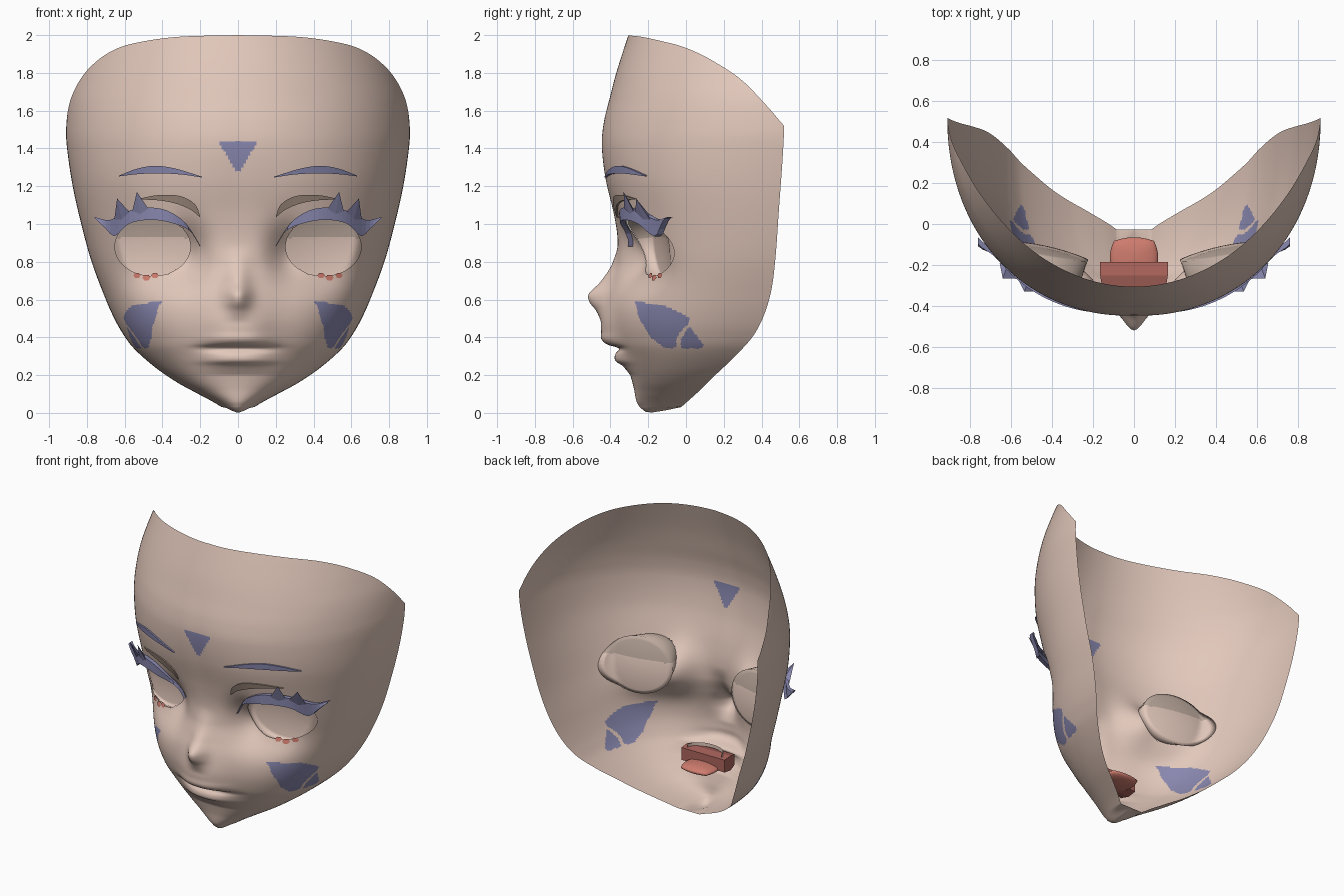
import bpy, bmesh, math

if "Cube" in bpy.data.objects:
    bpy.data.objects.remove(bpy.data.objects["Cube"])


def material(name, rgb):
    m = bpy.data.materials.new(name)
    m.diffuse_color = (*rgb, 1)
    m.use_nodes = True
    m.node_tree.nodes["Principled BSDF"].inputs["Base Color"].default_value = m.diffuse_color
    return m


SKIN = material("skin", (0.76, 0.575, 0.495))
BLUE = material("slate_violet", (0.25, 0.245, 0.43))
LID = material("lid_brown", (0.36, 0.27, 0.215))
SHADE = material("eye_shade", (0.50, 0.395, 0.335))
RED = material("tongue_red", (0.62, 0.20, 0.155))
DARK = material("mouth_red", (0.42, 0.13, 0.11))


def spline(*pts):
    """Smooth interpolation through (position, value) pairs."""
    n = len(pts)

    def slope(i):
        a, b = pts[max(i - 1, 0)], pts[min(i + 1, n - 1)]
        return (b[1] - a[1]) / (b[0] - a[0])

    def f(s):
        s = min(max(s, pts[0][0]), pts[-1][0])
        i = 0
        while i < n - 2 and s > pts[i + 1][0]:
            i += 1
        (a, p), (b, q) = pts[i], pts[i + 1]
        h = b - a
        t = (s - a) / h
        return (p * (2*t**3 - 3*t*t + 1) + slope(i) * h * (t**3 - 2*t*t + t)
                + q * (3*t*t - 2*t**3) + slope(i + 1) * h * (t**3 - t*t))
    return f


# Face shape by height: half width, back edge, front line, squareness
width = spline((.03, .085), (.06, .135), (.1, .21), (.16, .32), (.24, .437), (.34, .55), (.42, .61),
               (.5, .655), (.6, .70), (.8, .775), (1, .83), (1.2, .875), (1.4, .905), (1.5, .91),
               (1.65, .895), (1.77, .86), (1.93, .80), (2, .77))
back = spline((.03, -.026), (.12, .074), (.2, .155), (.3, .26), (.42, .364), (.58, .433),
              (.8, .47), (1.05, .49), (1.52, .52), (2, .52))
front = spline((.03, -.245), (.06, -.262), (.13, -.276), (.217, -.30), (.3, -.33), (.36, -.355),
               (.43, -.375), (.5, -.385), (.6, -.385), (.7, -.375), (.8, -.365), (.92, -.364),
               (1.05, -.385), (1.24, -.43), (1.42, -.45), (1.54, -.438), (1.66, -.408), (1.8, -.37), (2, -.305))
square = spline((.03, 2), (.1, 2.25), (.2, 2.4), (.35, 2.5), (.6, 2.4), (1.2, 2.25), (1.5, 2.1), (2, 2))
# Extra reach of the lips and of the nose on the centre line
lips = spline((.2, 0), (.25, .026), (.275, .053), (.31, .041), (.343, .008), (.362, .062), (.39, .083),
              (.43, .074), (.487, .066), (.54, .055), (.6, .04), (.7, .015), (.8, 0), (2, 0))
nose = spline((.45, 0), (.487, .002), (.54, .034), (.587, .082), (.63, .1), (.69, .063), (.79, .025), (.9, 0), (2, 0))
rim = spline((0, 2), (25, 1.99), (45, 1.955), (55, 1.92), (65, 1.86), (76, 1.76), (85, 1.62), (90, 1.52))

EX, EZ, RX, RZ = .452, .88, .20, .155      # eye opening


def face_y(x, z):
    p, b = square(z), back(z)
    t = min(x / width(z), 1)
    y = b - (b - front(z)) * (1 - t ** p) ** (1 / p)
    y -= lips(z) * math.exp(-(x / .175) ** 2.6) + nose(z) * math.exp(-(x / .065) ** 2)
    # eye socket hollows: beside the nose and below the eye
    y += .09 * math.exp(-((x - .26) / .1) ** 2 - ((z - .85) / .14) ** 2)
    return y + .085 * math.exp(-((x - .42) / .18) ** 2 - ((z - .76) / .13) ** 2)


def make(name, verts, faces, mats, rule=None, smooth=True, mirror=True):
    me = bpy.data.meshes.new(name)
    me.from_pydata(verts, [], faces)
    for m in mats:
        me.materials.append(m)
    for f in me.polygons:
        f.use_smooth = smooth
        if rule:
            f.material_index = rule(f.center)
    ob = bpy.data.objects.new(name, me)
    bpy.context.collection.objects.link(ob)
    if mirror:
        mod = ob.modifiers.new("mirror", 'MIRROR')
        mod.merge_threshold = .0005
    return ob


def grid_faces(rows, cols):
    return [(j*cols + i, j*cols + i + 1, (j+1)*cols + i + 1, (j+1)*cols + i)
            for j in range(rows - 1) for i in range(cols - 1)]


def inside(u, v, poly):
    hit = False
    for (a, b), (c, d) in zip(poly, poly[1:] + poly[:1]):
        if (b > v) != (d > v) and u < (c - a) * (v - b) / (d - b) + a:
            hit = not hit
    return hit


# Face shell with painted cheek and forehead marks
CHEEK = [(-.27, .59), (-.12, .57), (-.04, .535), (.018, .5), (.016, .475), (-.03, .43), (-.05, .39),
         (-.05, .345), (-.11, .342), (-.19, .40), (-.25, .505)]
CHEEK_SMALL = [(.02, .457), (.092, .36), (.087, .341), (-.028, .341), (-.028, .388), (0, .432)]


def mark(c):
    if c.y < -.3 and 1.275 < c.z < 1.435:
        return int(c.x < .097 * ((c.z - 1.275) / .155) ** .8)
    return int(c.x > .35 and (inside(c.y, c.z, CHEEK) or inside(c.y, c.z, CHEEK_SMALL)))


COLS, ROWS = 136, 210
verts = []
# under-chin rows, from the back of the chin to its front
for zf, yc, w in [(.03, -.03, 0), (.015, -.1, .025), (.002, -.18, .045), (.006, -.215, .065)]:
    for i in range(COLS):
        a = math.pi / 2 * i / (COLS - 1)
        verts.append((w * math.sin(a), -.026 + (yc + .026) * math.cos(a), zf + (.03 - zf) * math.sin(a) ** 2))
for j in range(ROWS):
    for i in range(COLS):
        s = i / (COLS - 1)
        z = .03 + (rim(90 * s) - .03) * (j / (ROWS - 1)) ** 1.2
        x = width(z) * math.sin(math.pi / 2 * s) ** (2 / square(z))
        r = math.hypot((x - EX) / RX, (z - EZ) / RZ)
        if abs(r - 1) < .035:               # snap to a clean eye outline
            x, z = EX + (x - EX) / r, EZ + (z - EZ) / r
        verts.append((x if i else 0, face_y(x, z), z))


def in_eye(f):
    x = sum(verts[k][0] for k in f) / 4
    z = sum(verts[k][2] for k in f) / 4
    return math.hypot((x - EX) / RX, (z - EZ) / RZ) < 1


make("face_shell", verts, [f for f in grid_faces(ROWS + 4, COLS) if not in_eye(f)], [SKIN, BLUE], mark)

# Hollow eye dishes behind the openings, darker above; the last ring joins the opening
verts, faces, SEGS = [], [], 48
rings = [k / 10 for k in range(11)] + [1.14, 1.02]
for j, r in enumerate(rings):
    for i in range(SEGS):
        a = 2 * math.pi * i / SEGS
        x, z = EX + RX * r * math.cos(a), EZ + RZ * (r if j == 12 else r * 1.06) * math.sin(a)
        if abs(z - .93) < .009:              # straight colour border
            z = .93
        y = -.165 + .19 * (x - .25) - .12 * (z - .88) + .02 * (1 - r * r)
        skin_y = face_y(x, z) + .003
        verts.append((x, skin_y if j == 12 else max(y, skin_y + .01), z))
        if j:
            b, c = (j - 1) * SEGS, (i + 1) % SEGS
            faces.append((b + i, b + SEGS + i, b + SEGS + c, b + c))
make("eye_dish", verts, faces, [SKIN, SHADE], lambda c: int(c.z > .93))


def strip(name, x0, x1, low, high, off_low, off_high, mat, n=28):
    """Curved band in front of the face, with returns from both edges towards the skin."""
    pts = []
    for edge, off, k in ((low, off_low, .03), (low, off_low, 0), (high, off_high, 0), (high, off_high, .03)):
        for i in range(n):
            x = x0 + (x1 - x0) * i / (n - 1)
            y = face_y(x, edge(x)) - max(off(x) - k, .002)
            pts.append((x, y, edge(x) + (.001 if edge is high else 0)))
    return make(name, pts, grid_faces(4, n), [mat], smooth=False)


# Upper lashes and their spikes
lash_low = spline((.2, .88), (.25, .96), (.35, 1.005), (.465, 1.022), (.58, 1.0), (.655, .935), (.70, .975), (.76, 1.033))
lash_high = spline((.2, .883), (.25, .965), (.3, 1.025), (.39, 1.075), (.5, 1.085), (.6, 1.06), (.68, 1.02), (.76, 1.036))
lash_off = spline((.2, .012), (.4, .03), (.55, .05), (.68, .08), (.76, .15))
strip("upper_lash", .2, .76, lash_low, lash_high, lambda x: lash_off(x) + .015, lash_off, BLUE)
verts, faces = [], []
for x0, x1, tip in [(.475, .56, (.535, -.33, 1.17)), (.575, .655, (.64, -.265, 1.135))]:
    k = len(verts)
    for x, dz, o in ((x0, -.005, 1), (x1, -.005, 1), ((x0 + x1) / 2, 0, .4), ((x0 + x1) / 2, -.03, 1)):
        z = lash_high(x) + dz
        verts.append((x, face_y(x, z) - lash_off(x) * o - .008, z))
    verts.append(tip)
    faces += [(k, k + 3, k + 4), (k + 3, k + 1, k + 4), (k + 1, k + 2, k + 4), (k + 2, k, k + 4)]
make("lash_spikes", verts, faces, [BLUE], smooth=False)

# Eyelid creases and eyebrows
strip("eyelid_crease", .2, .53,
      spline((.2, 1.035), (.25, 1.075), (.33, 1.108), (.42, 1.125), (.53, 1.13)),
      spline((.2, 1.038), (.22, 1.095), (.3, 1.145), (.42, 1.152), (.53, 1.132)),
      lambda x: .012, lambda x: .012, LID)
strip("eyebrow", .19, .63,
      spline((.19, 1.246), (.3, 1.262), (.43, 1.268), (.54, 1.263), (.63, 1.252)),
      spline((.19, 1.249), (.33, 1.292), (.44, 1.307), (.54, 1.29), (.63, 1.255)),
      lambda x: .014, lambda x: .014, BLUE)

# Small red lower lashes
verts, faces = [], []
for cx, cz, s in [(.44, .727, .02), (.485, .716, .022), (.535, .728, .02)]:
    k = len(verts)
    for a in range(6):
        x, z = cx + s * math.cos(a * math.pi / 3), cz + s * .8 * math.sin(a * math.pi / 3)
        verts.append((x, face_y(x, z) - .006, z))
    faces.append(tuple(range(k, k + 6)))
make("lower_lash", verts, faces, [RED], smooth=False)

# Mouth: hollow pocket open at the front, tongue and upper teeth plate
verts = [(x, y, z) for y, w, z0, z1 in ((-.31, .155, .285, .355), (-.25, .165, .27, .37), (-.185, .165, .28, .365))
         for x, z in ((-w, z0), (w, z0), (w, z1), (-w, z1))]
faces = [(j*4 + i, j*4 + (i+1) % 4, j*4 + 4 + (i+1) % 4, j*4 + 4 + i) for j in range(2) for i in range(4)]
make("mouth_pocket", verts, faces + [(8, 9, 10, 11)], [DARK], smooth=False, mirror=False)

bm = bmesh.new()
bmesh.ops.create_uvsphere(bm, u_segments=24, v_segments=12, radius=1)
for v in bm.verts:
    x, y, z = v.co
    sq = max(abs(x), abs(y)) / (math.hypot(x, y) or 1)
    k = 1 / (.5 + .5 * sq) if sq else 1
    v.co = (.118 * x * k, -.165 + .1 * y * k, .285 + .03 * z)
me = bpy.data.meshes.new("tongue")
bm.to_mesh(me)
bm.free()
me.materials.append(RED)
for f in me.polygons:
    f.use_smooth = True
bpy.context.collection.objects.link(bpy.data.objects.new("tongue", me))

verts = [(.13 * math.sin(a), -.20 - .09 * math.cos(a), z) for z in (.365, .39)
         for a in [math.pi / 2 * i / 8 for i in range(9)]]
make("upper_teeth", verts, grid_faces(2, 9), [SKIN], smooth=False)
